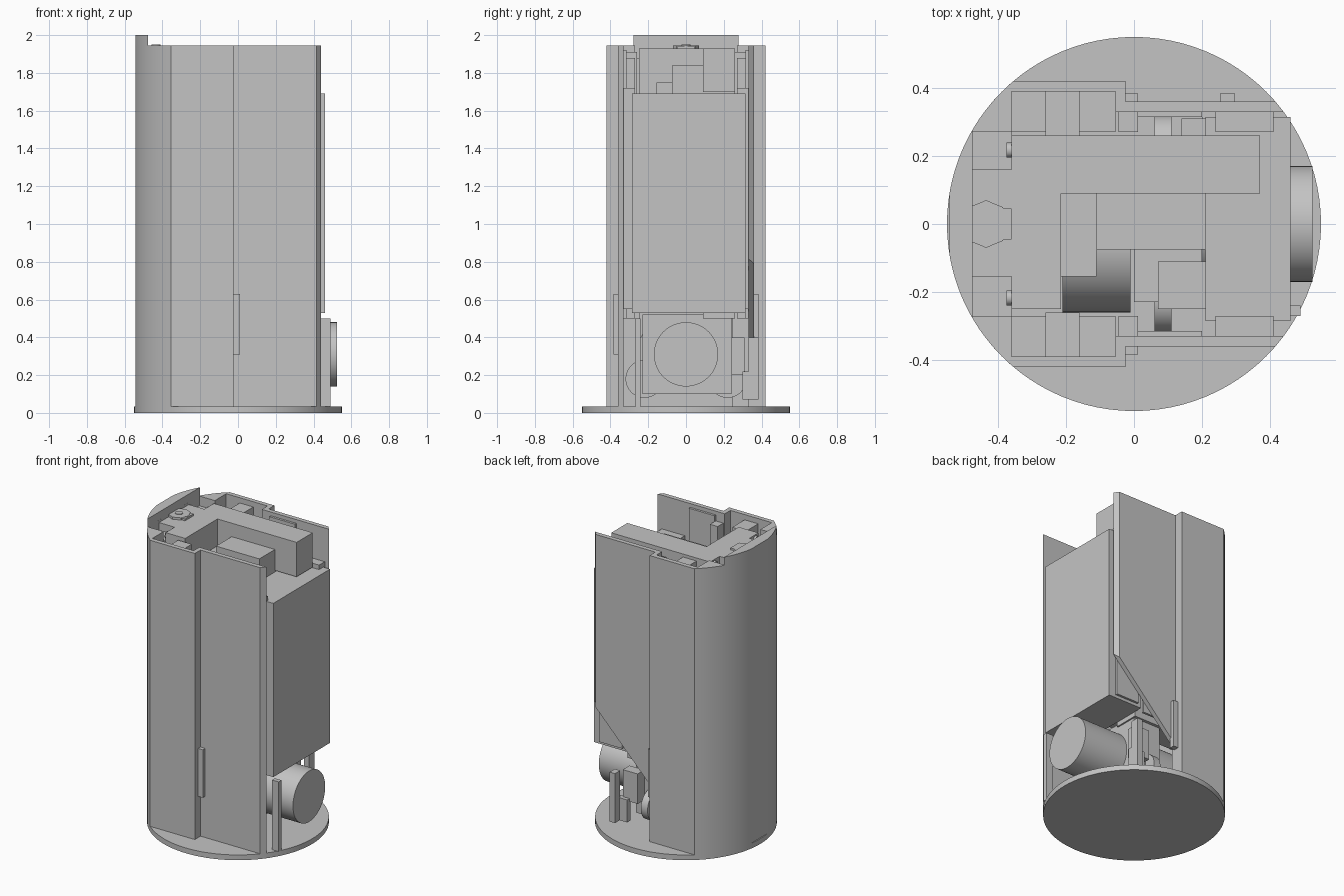
import bpy, bmesh, math
from mathutils import Matrix

cube = bpy.data.objects.get("Cube")
if cube:
    bpy.data.objects.remove(cube, do_unlink=True)

grey = bpy.data.materials.new("light grey")
grey.use_nodes = True
colour = (0.55, 0.55, 0.55, 1)
grey.diffuse_color = colour
grey.node_tree.nodes["Principled BSDF"].inputs["Base Color"].default_value = colour

R = 0.55
FLOOR, TOP = 0.035, 1.945


def finish(name, bm, smooth=False):
    bmesh.ops.recalc_face_normals(bm, faces=bm.faces[:])
    mesh = bpy.data.meshes.new(name)
    bm.to_mesh(mesh)
    bm.free()
    mesh.materials.append(grey)
    ob = bpy.data.objects.new(name, mesh)
    bpy.context.collection.objects.link(ob)
    if smooth:
        bpy.ops.object.select_all(action="DESELECT")
        ob.select_set(True)
        bpy.context.view_layer.objects.active = ob
        bpy.ops.object.shade_smooth_by_angle(angle=math.radians(20))
    return ob


def prism(name, outline, z0, z1, smooth=False):
    bm = bmesh.new()
    face = bm.faces.new([bm.verts.new((x, y, z0)) for x, y in outline])
    new = bmesh.ops.extrude_face_region(bm, geom=[face])["geom"]
    verts = [v for v in new if isinstance(v, bmesh.types.BMVert)]
    bmesh.ops.translate(bm, verts=verts, vec=(0, 0, z1 - z0))
    return finish(name, bm, smooth)


def box(name, x, y, z):
    return prism(name, [(x[0], y[0]), (x[1], y[0]), (x[1], y[1]), (x[0], y[1])], *z)


def cylinder(name, radius, depth, centre, along_x=False, sides=64):
    bm = bmesh.new()
    turn = Matrix.Rotation(math.pi / 2, 4, "Y") if along_x else Matrix()
    bmesh.ops.create_cone(bm, cap_ends=True, segments=sides, radius1=radius,
                          radius2=radius, depth=depth,
                          matrix=Matrix.Translation(centre) @ turn)
    return finish(name, bm, sides > 12)


def back_arc(half_width, steps=32):
    a = math.asin(half_width / R)
    angles = [math.pi - a + 2 * a * i / steps for i in range(steps + 1)]
    return [(max(-0.543, R * math.cos(t)), R * math.sin(t)) for t in angles]


# Base plate and the stepped outer shell
cylinder("base_plate", R, FLOOR, (0, 0, FLOOR / 2), sides=96)
outer = [(0.416, 0.36), (-0.025, 0.36), (-0.025, 0.42)]
inner = [(-0.475, 0.27), (-0.36, 0.27), (-0.36, 0.39), (-0.055, 0.39),
         (-0.055, 0.33), (0.44, 0.33)]


def flip(points):
    return [(x, -y) for x, y in reversed(points)]


shell = prism("outer_shell", outer + back_arc(0.42) + flip(outer) + flip(inner) + inner,
              FLOOR, TOP, smooth=True)
prism("raised_back_lip", back_arc(0.277), TOP, 2.0, smooth=True)

# Sloped cut-out in the lower part of the rear wall
bm = bmesh.new()
profile = [(-0.025, 0), (0.6, 0), (0.6, 0.98), (-0.025, 0.34)]
face = bm.faces.new([bm.verts.new((x, 0.3, z)) for x, z in profile])
new = bmesh.ops.extrude_face_region(bm, geom=[face])["geom"]
bmesh.ops.translate(bm, verts=[v for v in new if isinstance(v, bmesh.types.BMVert)],
                    vec=(0, 0.105, 0))
cutter = finish("wall_cutter", bm)
cutter.hide_render = True
cutter.hide_set(True)
cut = shell.modifiers.new("sloped cut", "BOOLEAN")
cut.operation = "DIFFERENCE"
cut.solver = "EXACT"
cut.object = cutter
bpy.context.view_layer.objects.active = shell
bpy.ops.object.modifier_apply(modifier=cut.name)
bpy.data.objects.remove(cutter, do_unlink=True)

# Tank and the bracket across the top
box("tank", (0.21, 0.46), (-0.285, 0.315), (0.53, 1.69))
prism("top_bracket", [(-0.475, -0.155), (-0.36, -0.155), (-0.36, -0.25), (-0.215, -0.25),
                      (-0.215, 0.09), (0.37, 0.09), (0.37, 0.26), (-0.36, 0.26),
                      (-0.36, 0.16), (-0.475, 0.16)], 1.7, 1.93)
box("rear_column", (-0.47, -0.22), (-0.25, 0.25), (FLOOR, 1.7))
box("tank_support", (-0.22, 0.21), (0.09, 0.26), (0.5, 1.7))
box("pump_block", (-0.11, 0.21), (-0.075, 0.09), (0.6, 1.84))
box("pump_side", (-0.215, -0.11), (-0.155, 0.09), (0.6, 1.75))
box("valve_block", (0.07, 0.21), (-0.25, -0.11), (0.6, 1.6))

# Mounting boss on the bracket
cylinder("mount_boss", 0.07, 0.015, (-0.435, 0, 1.9375), sides=8)
cylinder("boss_pin", 0.024, 0.004, (-0.435, 0, 1.947), sides=24)
box("boss_key", (-0.39, -0.36), (-0.045, 0.045), (1.925, 1.943))

# Mirrored fittings on both sides
for side, label in ((1, "rear"), (-1, "front")):
    def across(a, b):
        return tuple(sorted((a * side, b * side)))
    box(label + "_outer_tab", (-0.025, 0.01), across(0.35, 0.385), (0.31, 0.63))
    box(label + "_side_rail", (0.24, 0.41), across(0.27, 0.33), (0.55, 1.72))
    box(label + "_inner_rail", (0.01, 0.2), across(0.315, 0.33), (0.5, 1.92))
    box(label + "_latch", (-0.26, -0.16), across(0.26, 0.39), (1.6, 1.91))
    box(label + "_filler", (-0.36, -0.055), across(0.27, 0.39), (0.5, 1.8))
    box(label + "_wall_lug", (-0.045, 0.012), across(0.27, 0.335), (0.5, 1.88))
    box(label + "_corner_ledge", (-0.475, -0.36), across(0.15, 0.275), (FLOOR, 1.88))
    cylinder(label + "_bracket_pin", 0.022, 0.015, (-0.367, 0.217 * side, 1.9), True, 24)
    cylinder(label + "_roller", 0.1, 0.05, (0.085, 0.22 * side, 0.18), True, 48)

# Motor and its mount under the tank
cylinder("motor", 0.17, 0.33, (0.36, 0, 0.31), True)
box("motor_mount", (0.0, 0.2), (-0.23, 0.24), (0.1, 0.52))
box("motor_bracket", (0.14, 0.25), (0.24, 0.31), (0.2, 0.4))
cylinder("drum", 0.21, 0.2, (-0.11, -0.05, 0.31), True)

# Uprights standing on the base plate
box("front_post", (0.44, 0.49), (-0.27, -0.24), (FLOOR, 0.5))
box("rear_post", (0.255, 0.295), (0.33, 0.385), (0.07, 0.4))
box("post_foot", (0.2, 0.295), (0.3, 0.335), (0.07, 0.22))
